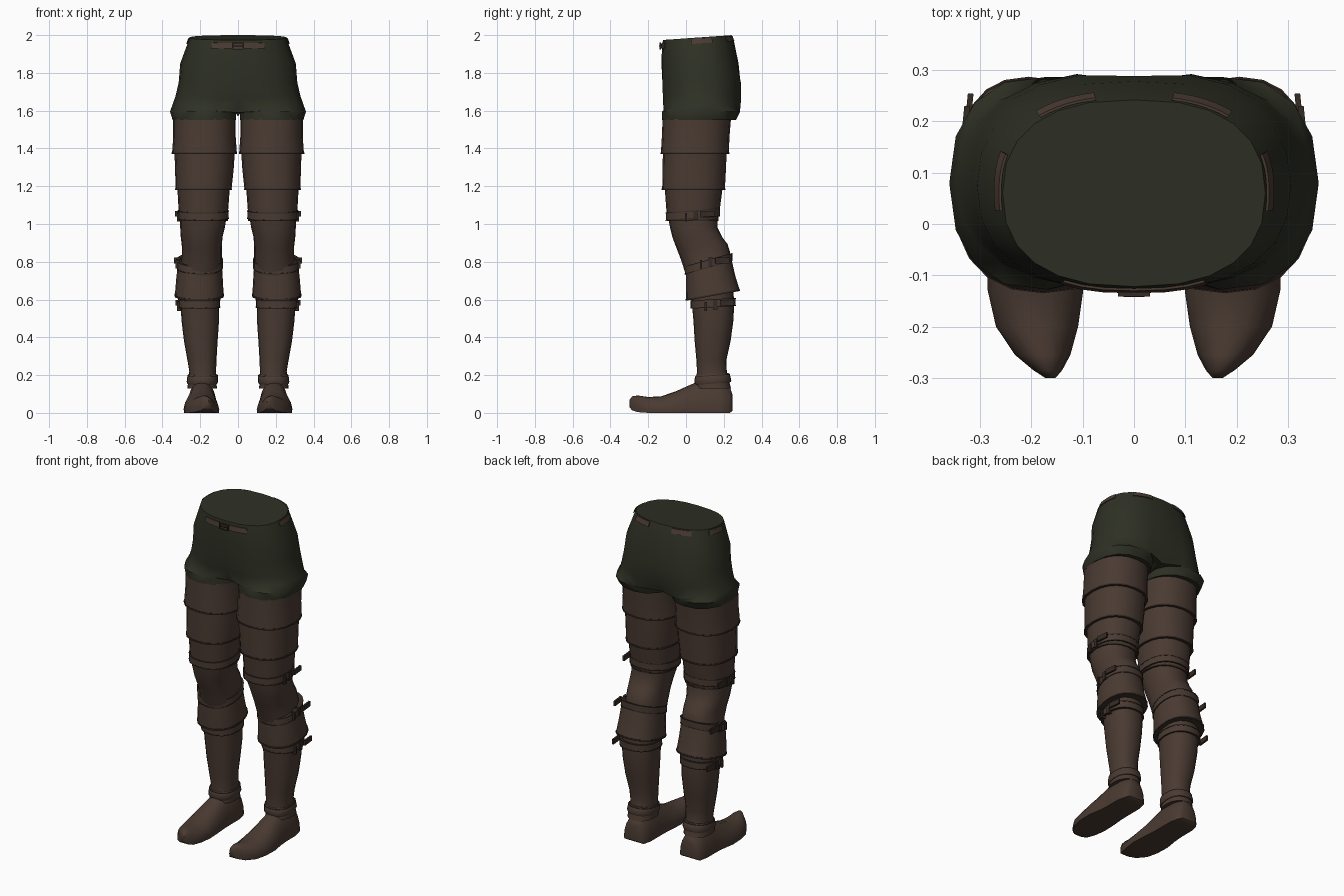
import bpy, bmesh, math
from math import sin, cos, radians, exp, copysign

if "Cube" in bpy.data.objects:
    bpy.data.objects.remove(bpy.data.objects["Cube"], do_unlink=True)


def material(name, rgb):
    m = bpy.data.materials.new(name)
    m.use_nodes = True
    m.diffuse_color = (*rgb, 1)
    bsdf = next(n for n in m.node_tree.nodes if n.type == 'BSDF_PRINCIPLED')
    bsdf.inputs["Base Color"].default_value = (*rgb, 1)
    bsdf.inputs["Roughness"].default_value = 0.8
    return m


GREEN = material("dark green cloth", (0.027, 0.030, 0.018))
LEATHER = material("brown leather", (0.068, 0.043, 0.032))
STRAP = material("dark strap leather", (0.036, 0.024, 0.018))


def power(v, p):
    return copysign(abs(v) ** p, v)


def finish(name, bm, mat, mirror=True, recalc=True, angle=40):
    """Turn a bmesh into a smooth object, mirrored across x = 0."""
    if recalc:
        bmesh.ops.recalc_face_normals(bm, faces=bm.faces)
    me = bpy.data.meshes.new(name)
    bm.to_mesh(me)
    bm.free()
    me.materials.append(mat)
    me.shade_smooth()
    me.set_sharp_from_angle(angle=radians(angle))
    ob = bpy.data.objects.new(name, me)
    bpy.context.collection.objects.link(ob)
    if mirror:
        mod = ob.modifiers.new("mirror", 'MIRROR')
        mod.use_clip = True
    return ob


def bridge(bm, a, b, closed=True):
    n = len(a)
    for i in range(n if closed else n - 1):
        j = (i + 1) % n
        bm.faces.new((a[i], b[i], b[j], a[j]))


def oval(z, x0, x1, y0, y1, angles, tilt=0.0, p=0.88):
    """Rounded section filling a box, tilted along y."""
    hx, hy = (x1 - x0) / 2, (y1 - y0) / 2
    for a in angles:
        dy = hy * power(sin(a), p)
        yield ((x0 + x1) / 2 + hx * power(cos(a), p), (y0 + y1) / 2 + dy, z + tilt * dy)


SIDES = 20
ROUND = [2 * math.pi * i / SIDES for i in range(SIDES)]


def loft(name, rings, mat, tilt=0.0):
    """Closed tube through sections (z, x0, x1, y0, y1[, tilt])."""
    bm = bmesh.new()
    rows = [[bm.verts.new(c) for c in oval(*r[:5], ROUND, r[5] if len(r) > 5 else tilt)]
            for r in rings]
    for a, b in zip(rows, rows[1:]):
        bridge(bm, a, b)
    bm.faces.new(rows[0])
    bm.faces.new(rows[-1][::-1])
    return finish(name, bm, mat)


# Shorts: half a pelvis that closes under the crotch into one trouser leg
def pelvis_point(a, z, rx, y0, y1, pinch=0.0, drop=0.0, grow=0.0):
    mid, half = (y0 + y1) / 2, (y1 - y0) / 2 + grow
    x = (rx + grow) * power(cos(a), 0.8)
    dy = half * power(sin(a), 0.85) * (1 - pinch * exp(-(x / 0.07) ** 2))
    return (x, mid + dy, z + 0.07 * dy * (z > 1.9) - drop * abs(sin(a)) ** 6)


WAIST = (1.987, 0.256, -0.122, 0.242)
PELVIS = [WAIST, (1.955, 0.267, -0.127, 0.254), (1.85, 0.306, -0.130, 0.278),
          (1.75, 0.314, -0.132, 0.297, 0.04), (1.68, 0.330, -0.130, 0.300, 0.10, 0.02),
          (1.63, 0.347, -0.128, 0.295, 0.25, 0.04)]
TROUSER = [(1.595, 0.008, 0.360, -0.128, 0.287), (1.55, 0.010, 0.346, -0.128, 0.265)]

bm = bmesh.new()
half_angles = [radians(-90 + 15 * i) for i in range(13)]
rows = []
for ring in PELVIS:
    pts = [pelvis_point(a, *ring) for a in half_angles]
    pts[0], pts[-1] = (0, *pts[0][1:]), (0, *pts[-1][1:])
    rows.append([bm.verts.new(c) for c in pts])
for a, b in zip(rows, rows[1:]):
    bridge(bm, a, b, closed=False)
bm.faces.new(rows[0])
front, back = rows[-1][0].co, rows[-1][-1].co
crotch = []
for i in range(1, 5):
    c = back.lerp(front, i / 5)
    c.z -= 0.02 * sin(math.pi * i / 5)
    crotch.append(bm.verts.new(c))
last = rows[-1] + crotch
leg_angles = [radians(-140 + 280 * i / 12) for i in range(13)]
leg_angles += [radians(140 + 16 * i) for i in range(1, 5)]
for ring in TROUSER:
    row = [bm.verts.new(c) for c in oval(*ring, leg_angles)]
    bridge(bm, last, row)
    last = row
bm.faces.new(last[::-1])
finish("shorts", bm, GREEN, recalc=False, angle=50)


# Belt: short visible lengths of strap around the waist
def belt_piece(name, start, end, z0, z1, mirror):
    bm = bmesh.new()
    n = 6
    edges = []
    for z, grow in ((z1, 0.001), (z1, 0.006), (z0, 0.006), (z0, 0.001)):
        t = (1.987 - z) / 0.032
        size = [w + (v - w) * t for w, v in zip(WAIST, PELVIS[1])][1:]
        edges.append([bm.verts.new(pelvis_point(radians(start + (end - start) * i / n),
                                                z, *size, grow=grow)) for i in range(n + 1)])
    for a, b in zip(edges, edges[1:] + edges[:1]):
        bridge(bm, a, b, closed=False)
    for i in (0, n):
        bm.faces.new([e[i] for e in edges])
    finish(name, bm, LEATHER, mirror)


belt_piece("belt_front", -116, -64, 1.942, 1.972, False)
belt_piece("belt_side", -8, 20, 1.955, 1.983, True)
belt_piece("belt_back", 50, 78, 1.955, 1.983, True)


def box(name, centre, size, mat, turn=0.0, mirror=True):
    bm = bmesh.new()
    bmesh.ops.create_cube(bm, size=1)
    for v in bm.verts:
        x, y, z = (c * s for c, s in zip(v.co, size))
        v.co = (centre[0] + x * cos(turn) - y * sin(turn),
                centre[1] + x * sin(turn) + y * cos(turn), centre[2] + z)
    finish(name, bm, mat, mirror)


# Belt buckle: small open frame with a pin
for dz in (-0.016, 0.016):
    box("buckle_rail", (0, -0.137, 1.943 + dz), (0.06, 0.009, 0.006), STRAP, mirror=False)
box("buckle_side", (0.028, -0.137, 1.943), (0.006, 0.009, 0.034), STRAP)
box("buckle_pin", (0, -0.138, 1.943), (0.04, 0.008, 0.005), STRAP, mirror=False)

# Thigh guards: three overlapping bands with dark hems
loft("thigh_band_top", [(1.555, 0.012, 0.343, -0.124, 0.238), (1.46, 0.012, 0.343, -0.128, 0.230),
                        (1.375, 0.006, 0.349, -0.133, 0.227)], LEATHER)
loft("thigh_band_middle", [(1.40, 0.016, 0.338, -0.122, 0.216), (1.30, 0.022, 0.333, -0.124, 0.212),
                           (1.185, 0.034, 0.331, -0.126, 0.206)], LEATHER)
loft("thigh_band_lower", [(1.21, 0.042, 0.322, -0.114, 0.196), (1.10, 0.050, 0.316, -0.106, 0.182),
                          (1.022, 0.056, 0.312, -0.100, 0.170)], LEATHER)


def hem(name, z, x0, x1, y0, y1, tilt=0.0, h=0.009, out=0.003, mat=STRAP):
    loft(name, [(z + s * h / 2, x0 - out, x1 + out, y0 - out, y1 + out) for s in (1, -1)],
         mat, tilt)


hem("thigh_hem_top", 1.374, 0.007, 0.348, -0.132, 0.226)
hem("thigh_hem_middle", 1.184, 0.034, 0.331, -0.126, 0.206)
hem("thigh_hem_lower", 1.021, 0.056, 0.312, -0.100, 0.170)

# Knee sleeve, bending backwards into the calf
loft("knee_sleeve", [(1.04, 0.060, 0.308, -0.096, 0.166), (0.98, 0.070, 0.306, -0.084, 0.168),
                     (0.93, 0.082, 0.303, -0.072, 0.192), (0.88, 0.086, 0.297, -0.048, 0.220, 0.1),
                     (0.83, 0.086, 0.297, -0.024, 0.232, 0.2),
                     (0.76, 0.086, 0.308, 0.000, 0.240, 0.28)], LEATHER)

# Calf guard: flared cuff with a tilted top and bottom
loft("calf_guard", [(0.795, 0.086, 0.318, 0.000, 0.238, 0.28),
                    (0.70, 0.080, 0.328, -0.001, 0.260, 0.22),
                    (0.625, 0.076, 0.334, 0.000, 0.284, 0.18)], LEATHER)
hem("calf_hem", 0.624, 0.076, 0.334, 0.000, 0.284, 0.18)

# Shin of the boot, down to the ankle
loft("boot_shin", [(0.66, 0.100, 0.308, 0.025, 0.252), (0.55, 0.100, 0.303, 0.034, 0.254),
                   (0.48, 0.101, 0.298, 0.040, 0.250), (0.38, 0.108, 0.286, 0.046, 0.236),
                   (0.28, 0.114, 0.268, 0.055, 0.214), (0.22, 0.116, 0.258, 0.058, 0.216),
                   (0.13, 0.112, 0.268, 0.050, 0.238)], LEATHER)
loft("ankle_cuff", [(0.205, 0.113, 0.262, 0.054, 0.224), (0.195, 0.107, 0.268, 0.047, 0.232),
                    (0.165, 0.105, 0.272, 0.044, 0.240), (0.155, 0.110, 0.268, 0.050, 0.236)],
     LEATHER, tilt=0.08)
hem("ankle_line", 0.197, 0.108, 0.267, 0.049, 0.231, 0.08, 0.006, 0.001)

# Straps round each leg, with a keeper and a loose end on the outer side
STRAPS = {"thigh": (1.050, 0.054, 0.313, -0.102, 0.174, 0.08, 0.10),
          "knee": (0.790, 0.085, 0.319, -0.001, 0.240, 0.28, 0.18),
          "shin": (0.580, 0.099, 0.312, 0.030, 0.258, 0.06, 0.205)}
for part, (z, x0, x1, y0, y1, tilt, y_end) in STRAPS.items():
    hem(part + "_strap", z, x0, x1, y0, y1, tilt, 0.036, 0.005, LEATHER)
    for s in (-1, 1):
        hem(part + "_strap_edge", z + s * 0.019, x0, x1, y0, y1, tilt, 0.005, 0.0065)
    lift = z + tilt * (y_end - (y0 + y1) / 2)
    box(part + "_keeper", (x1 - 0.002, y_end - 0.05, lift - 0.01), (0.024, 0.022, 0.05), STRAP)
    box(part + "_keeper_front", (x1, y_end - 0.10, lift - 0.02), (0.022, 0.012, 0.046), STRAP)
    box(part + "_strap_end", (x1 + 0.010, y_end + 0.012, lift), (0.011, 0.075, 0.03), STRAP, 0.1)

# Foot of the boot: sections (y, centre x, half width, bottom, top) from heel to toe
FOOT = [(0.245, 0.190, 0.045, 0.010, 0.10), (0.232, 0.190, 0.068, 0, 0.14),
        (0.18, 0.190, 0.080, 0, 0.17), (0.09, 0.190, 0.080, 0, 0.175),
        (0.03, 0.192, 0.083, 0, 0.152), (-0.05, 0.195, 0.093, 0, 0.116),
        (-0.13, 0.192, 0.093, 0, 0.088), (-0.20, 0.189, 0.080, 0, 0.084),
        (-0.255, 0.178, 0.054, 0.004, 0.092), (-0.285, 0.168, 0.028, 0.014, 0.088),
        (-0.30, 0.163, 0.010, 0.03, 0.068)]
bm = bmesh.new()
rows = []
for y, cx, w, z0, z1 in FOOT:
    row = []
    for i in range(11):
        a = math.pi * i / 10
        row.append(bm.verts.new((cx + w * power(cos(a), 0.85) * (1 - 0.12 * sin(a)), y,
                                 z0 + 0.02 + (z1 - z0 - 0.02) * sin(a) ** 0.9)))
    row += [bm.verts.new((cx + s * w * 0.97, y, z0)) for s in (-1, 1)]
    rows.append(row)
for a, b in zip(rows, rows[1:]):
    bridge(bm, a, b)
bm.faces.new(rows[0])
bm.faces.new(rows[-1])
finish("boot_foot", bm, LEATHER, angle=50)
